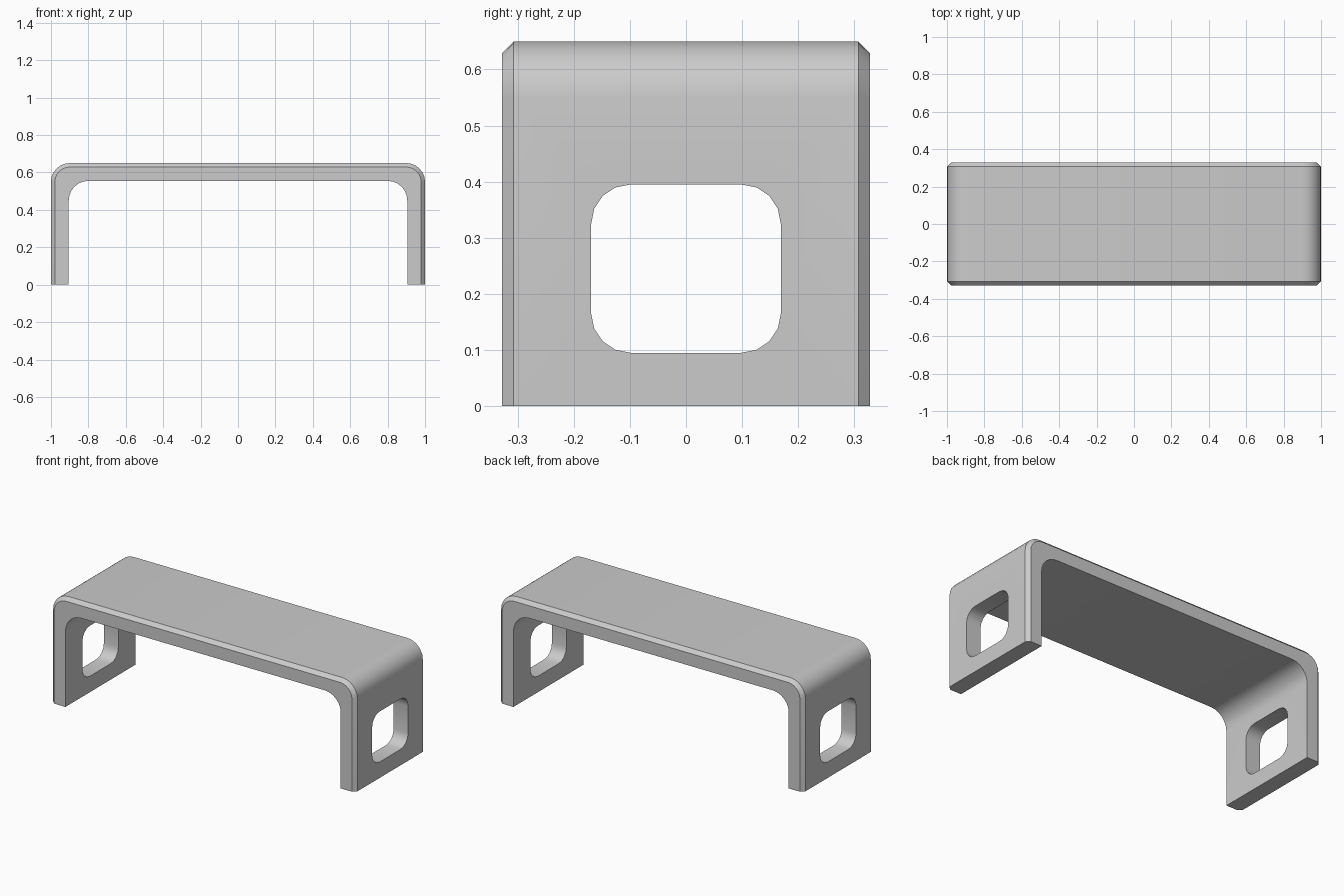
import bpy, bmesh, math

if "Cube" in bpy.data.objects:
    bpy.data.objects.remove(bpy.data.objects["Cube"])


def arc(cx, cz, r, a0, a1, n):
    return [(cx + r * math.cos(math.radians(a0 + (a1 - a0) * i / n)),
             cz + r * math.sin(math.radians(a0 + (a1 - a0) * i / n))) for i in range(n + 1)]


def arch(half, top, r, n=6):
    # Open arch line from left foot over the top to right foot
    return ([(-half, 0)] + arc(-half + r, top - r, r, 180, 90, n)
            + arc(half - r, top - r, r, 90, 0, n) + [(half, 0)])


def loft(name, rings):
    # Skin equal-length closed rings and cap both ends
    bm = bmesh.new()
    loops = [[bm.verts.new(p) for p in ring] for ring in rings]
    n = len(loops[0])
    for a, b in zip(loops, loops[1:]):
        for i in range(n):
            j = (i + 1) % n
            bm.faces.new((a[i], a[j], b[j], b[i]))
    bm.faces.new(loops[0])
    bm.faces.new(loops[-1][::-1])
    bmesh.ops.recalc_face_normals(bm, faces=bm.faces)
    mesh = bpy.data.meshes.new(name)
    bm.to_mesh(mesh)
    bm.free()
    obj = bpy.data.objects.new(name, mesh)
    bpy.context.collection.objects.link(obj)
    return obj


# Arched bench body, outer front and back edges chamfered
depth, cham = 0.328, 0.021
inner = arch(0.905, 0.555, 0.105)[::-1]
rings = []
for y, inset in ((-depth, cham), (-depth + cham, 0), (depth - cham, 0), (depth, cham)):
    outer = arch(1 - inset, 0.65 - inset, 0.1 - inset)
    rings.append([(x, y, z) for x, z in outer + inner])
bench = loft("arched_bench", rings)

# Rounded opening cut through both legs
hy, z0, z1, r = 0.169, 0.095, 0.395, 0.07
outline = (arc(hy - r, z1 - r, r, 0, 90, 4) + arc(-hy + r, z1 - r, r, 90, 180, 4)
           + arc(-hy + r, z0 + r, r, 180, 270, 4) + arc(hy - r, z0 + r, r, 270, 360, 4))
cutter = loft("leg_opening_cutter", [[(x, y, z) for y, z in outline] for x in (-1.2, 1.2)])
mod = bench.modifiers.new("leg_openings", 'BOOLEAN')
mod.operation = 'DIFFERENCE'
mod.solver = 'EXACT'
mod.object = cutter

bpy.context.view_layer.objects.active = bench
bench.select_set(True)
bpy.ops.object.modifier_apply(modifier=mod.name)
bpy.data.objects.remove(cutter)
bpy.ops.object.shade_smooth_by_angle(angle=math.radians(30))
